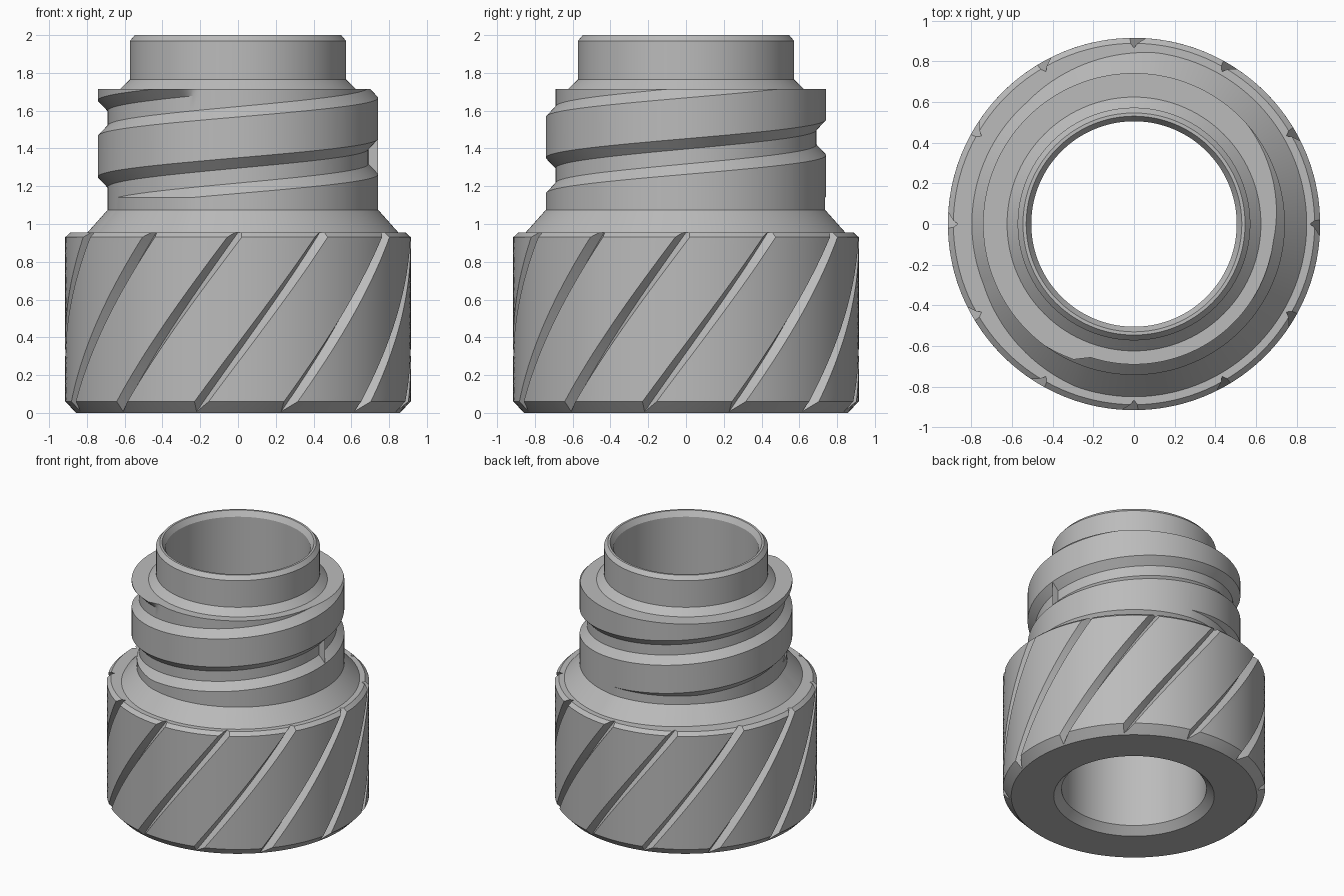
import bpy, bmesh, math

cube = bpy.data.objects.get("Cube")
if cube:
    bpy.data.objects.remove(cube, do_unlink=True)

grey = bpy.data.materials.new("plain_grey")
grey.use_nodes = True
colour = (0.5, 0.5, 0.5, 1)
grey.diffuse_color = colour
grey.node_tree.nodes["Principled BSDF"].inputs["Base Color"].default_value = colour


def polar(angle, r, z):
    return (r * math.cos(angle), r * math.sin(angle), z)


def skin(name, columns):
    """Bridge neighbouring point columns into a closed surface of revolution."""
    bm = bmesh.new()
    cols = [[bm.verts.new(p) for p in col] for col in columns]
    for a, b in zip(cols, cols[1:] + cols[:1]):
        for i in range(len(a) - 1):
            bm.faces.new((a[i], b[i], b[i + 1], a[i + 1]))
    bmesh.ops.remove_doubles(bm, verts=bm.verts, dist=0.0004)
    bmesh.ops.dissolve_degenerate(bm, edges=bm.edges, dist=0.0001)
    mesh = bpy.data.meshes.new(name)
    bm.to_mesh(mesh)
    bm.free()
    mesh.materials.append(grey)
    obj = bpy.data.objects.new(name, mesh)
    bpy.context.collection.objects.link(obj)
    bpy.ops.object.select_all(action='DESELECT')
    obj.select_set(True)
    bpy.context.view_layer.objects.active = obj
    bpy.ops.object.shade_smooth_by_angle(angle=math.radians(22))
    return obj


# Grip: chamfered drum with twelve helical V grooves
GROOVES, BETWEEN = 12, 10
GRIP_TOP, GROOVE_R, DRUM_R, HALF = 0.955, 0.865, 0.915, 0.042
TWIST = math.radians(45)
pitch_angle = 2 * math.pi / GROOVES
rings = [(0.857, 0), (GROOVE_R, 0.008), (DRUM_R, 0.06)]
rings += [(DRUM_R, 0.06 + 0.87 * i / 24) for i in range(1, 25)]
rings += [(0.888, GRIP_TOP)]

columns = []
for g in range(GROOVES):
    for j in range(BETWEEN + 2):
        col = [None]
        for r, z in rings:
            half = max(0.001, HALF * (r - GROOVE_R) / (DRUM_R - GROOVE_R))
            middle = g * pitch_angle + TWIST * (z / GRIP_TOP - 1)
            if j == 0:
                offset, radius = 0, min(r, GROOVE_R)
            else:
                offset = half + (pitch_angle - 2 * half) * (j - 1) / BETWEEN
                radius = r
            col.append(polar(middle + offset, radius, z))
        first = g * pitch_angle - TWIST + pitch_angle * j / (BETWEEN + 2)
        col[0] = polar(first, 0.56, 0)
        col.append(polar(first + TWIST, 0.65, GRIP_TOP))
        columns.append(col)
skin("grooved_grip", columns)

# Threaded neck: one wide helical ridge, cut flat above and below
PITCH, ROOT, RIDGE = 0.405, 0.69, 0.052
CREST, BASE, MID = 0.108, 0.163, 1.3575
LOW, HIGH = 1.14, 1.715
STEPS = 180


def centre(deg, turn):
    return MID + PITCH * ((deg - 180) / 360 + turn)


def ridge_scale(deg, turn):
    # the last turn stops short at the front
    return min(1, max(0, (252 - deg) / 6)) if turn == 1 else 1


def thread_radius(deg, z):
    lift = 0
    for turn in (-1, 0, 1):
        t = (BASE - abs(z - centre(deg, turn))) / (BASE - CREST)
        lift = max(lift, min(1, t) * ridge_scale(deg, turn))
    return ROOT + RIDGE * lift


columns = []
for i in range(STEPS + 1):
    deg = 360 * i / STEPS
    a = math.radians(deg)
    foot = thread_radius(deg, LOW)
    col = [polar(a, foot + 0.107, GRIP_TOP), polar(a, foot, 1.075)]
    levels = [LOW]
    for turn in (-1, 0, 1):
        levels += [centre(deg, turn) + d for d in (-BASE, -CREST, CREST, BASE)]
    levels.append(HIGH)
    for z in levels:
        z = min(HIGH, max(LOW, z))
        col.append(polar(a, thread_radius(deg, z), z))
    col.append(polar(a, 0.6, HIGH))
    columns.append(col)
skin("threaded_neck", columns)

# Collar and bore: lathed lip, through hole and countersunk mouth
profile = [(0.58, 1.70), (0.624, 1.715), (0.572, 1.765), (0.572, 1.97),
           (0.546, 2.0), (0.53, 2.0), (0.505, 1.96), (0.505, 0.055), (0.56, 0)]
skin("collar_and_bore", [[polar(math.tau * i / 144, r, z) for r, z in profile]
                         for i in range(144)])
